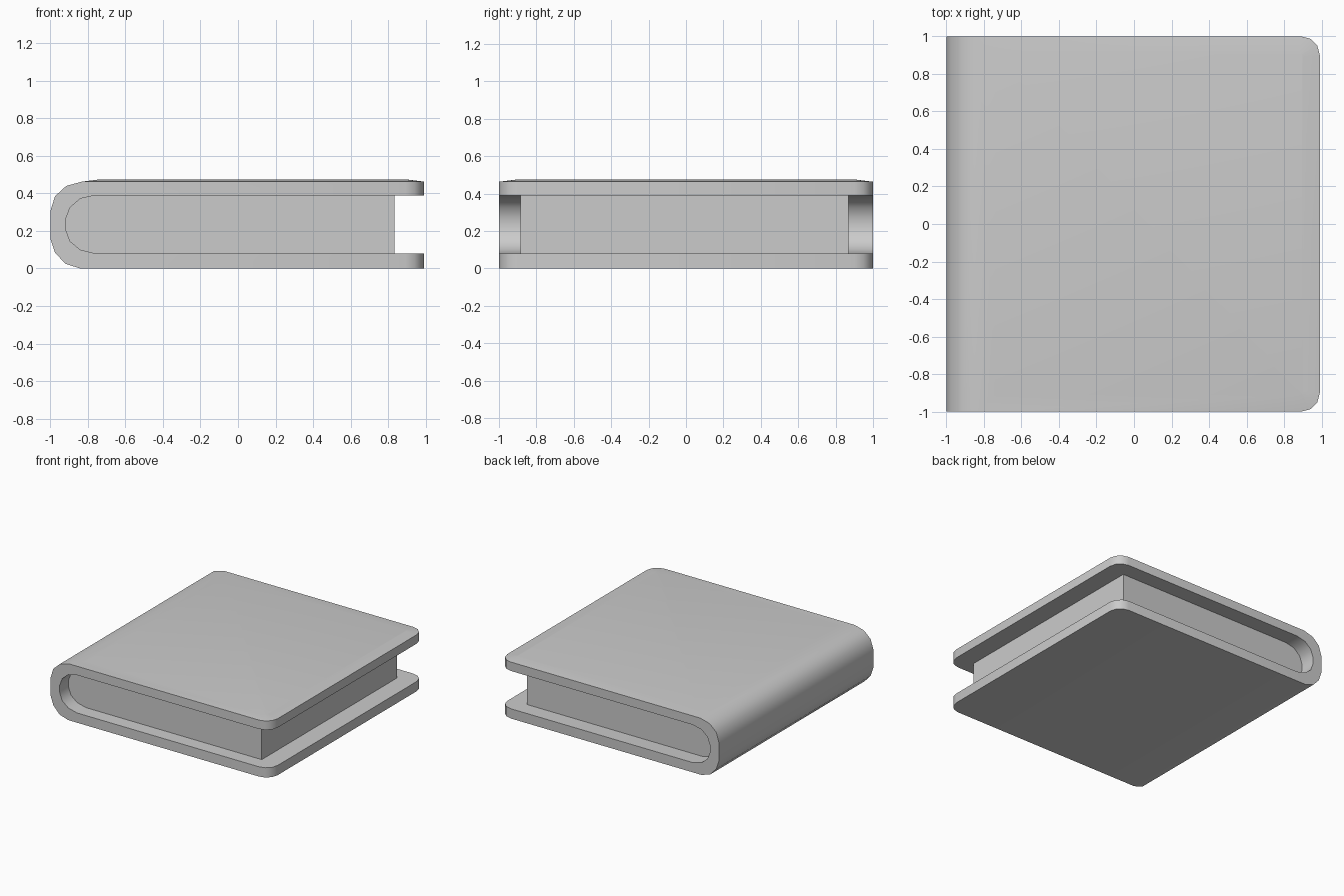
import bpy, bmesh

if "Cube" in bpy.data.objects:
    bpy.data.objects.remove(bpy.data.objects["Cube"])

# Spine curves in the XZ plane, listed bottom to top
OUTER = [(-0.84, 0.0), (-0.92, 0.025), (-0.975, 0.085), (-1.0, 0.16),
         (-1.0, 0.305), (-0.975, 0.385), (-0.915, 0.44), (-0.83, 0.463)]
INNER = [(-0.76, 0.08), (-0.84, 0.1), (-0.895, 0.145), (-0.917, 0.205),
         (-0.917, 0.265), (-0.895, 0.325), (-0.84, 0.372), (-0.76, 0.39)]
EDGE = 0.99


def extrude_profile(points, y0, y1):
    """Solid made by sweeping an XZ outline along y."""
    bm = bmesh.new()
    face = bm.faces.new([bm.verts.new((x, y0, z)) for x, z in points])
    result = bmesh.ops.extrude_face_region(bm, geom=[face])
    for v in result["geom"]:
        if isinstance(v, bmesh.types.BMVert):
            v.co.y = y1
    bmesh.ops.recalc_face_normals(bm, faces=bm.faces[:])
    return bm


def make_object(name, bm, smooth_angle=None):
    mesh = bpy.data.meshes.new(name)
    bm.to_mesh(mesh)
    bm.free()
    obj = bpy.data.objects.new(name, mesh)
    bpy.context.collection.objects.link(obj)
    if smooth_angle:
        bpy.ops.object.select_all(action="DESELECT")
        obj.select_set(True)
        bpy.context.view_layer.objects.active = obj
        bpy.ops.object.shade_smooth_by_angle(angle=smooth_angle)
    return obj


# Wrap-around cover: both boards and the spine as one C-shaped sweep
c_shape = ([(EDGE, 0.0)] + OUTER + [(EDGE, 0.463), (EDGE, 0.39)]
           + INNER[::-1] + [(EDGE, 0.08)])
cover = extrude_profile(c_shape, -1.0, 1.0)

# Round the four outer corners of the boards
corners = [e for e in cover.edges
           if all(abs(v.co.x - EDGE) < 1e-4 for v in e.verts)
           and abs(e.verts[0].co.y - e.verts[1].co.y) < 1e-4
           and abs(e.verts[0].co.z - e.verts[1].co.z) < 0.1]
bmesh.ops.bevel(cover, geom=corners, offset=0.1, segments=3, profile=0.5,
                affect="EDGES")

# Slightly padded front board
top = max((f for f in cover.faces if f.normal.z > 0.99),
          key=lambda f: f.calc_center_median().z)
bmesh.ops.inset_region(cover, faces=[top], thickness=0.09, depth=0.011,
                       use_even_offset=True)
make_object("book_cover", cover, 0.6)

# Page block, rounded to fit inside the spine
pages = extrude_profile(INNER + [(0.835, 0.39), (0.835, 0.08)], -0.885, 0.87)
make_object("page_block", pages)
